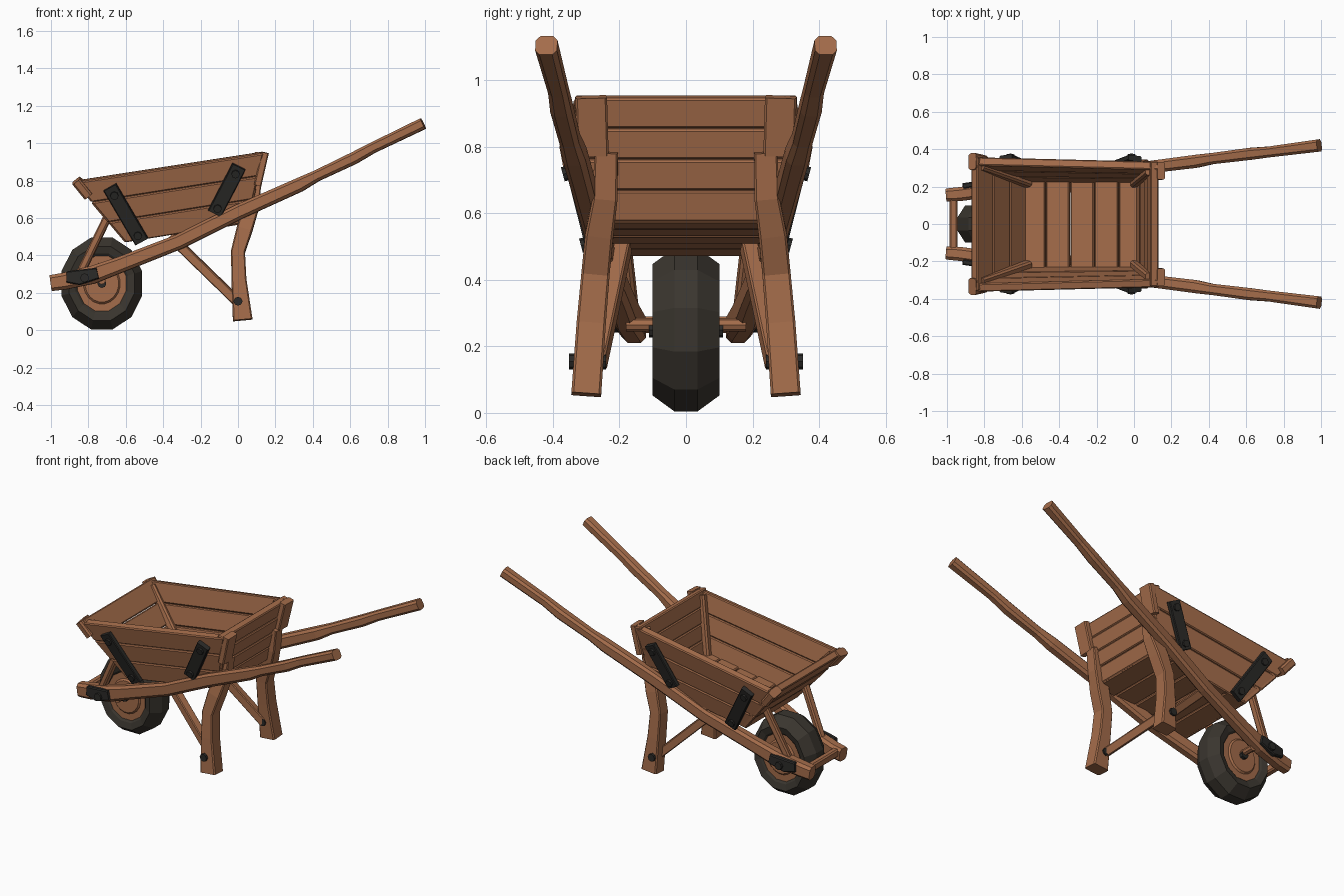
import bpy, bmesh, math, random
from mathutils import Vector as V

if "Cube" in bpy.data.objects:
    bpy.data.objects.remove(bpy.data.objects["Cube"])

random.seed(4)


def material(name, col):
    m = bpy.data.materials.new(name)
    m.diffuse_color = (*col, 1)
    m.use_nodes = True
    m.node_tree.nodes["Principled BSDF"].inputs["Base Color"].default_value = m.diffuse_color
    return m


WOOD = material("brown wood", (0.37, 0.15, 0.069))
TYRE = material("dark rubber", (0.042, 0.036, 0.028))
IRON = material("black iron", (0.024, 0.023, 0.021))


def finish(name, bm, mat, bevel=0):
    bmesh.ops.recalc_face_normals(bm, faces=bm.faces)
    me = bpy.data.meshes.new(name)
    bm.to_mesh(me)
    bm.free()
    me.materials.append(mat)
    ob = bpy.data.objects.new(name, me)
    bpy.context.collection.objects.link(ob)
    if bevel:
        b = ob.modifiers.new("worn edges", 'BEVEL')
        b.width, b.segments = bevel, 1
    return ob


def skin(bm, rings, closed=False):
    """Bridge equal vertex rings; cap the ends unless the rings close up."""
    rings = [[bm.verts.new(p) for p in r] for r in rings]
    n = len(rings[0])
    pairs = list(zip(rings, rings[1:])) + ([(rings[-1], rings[0])] if closed else [])
    for a, b in pairs:
        for i in range(n):
            bm.faces.new((a[i], a[(i + 1) % n], b[(i + 1) % n], b[i]))
    if not closed:
        bm.faces.new(rings[0])
        bm.faces.new(rings[-1])


def beam(name, pts, mat=WOOD, up=(0, 0, 1), chamfer=0.2):
    """Loft a chamfered rectangle along points (x, y, z, width, height)."""
    pos = [V(p[:3]) for p in pts]
    rings = []
    for i, p in enumerate(pts):
        t = (pos[min(i + 1, len(pos) - 1)] - pos[max(i - 1, 0)]).normalized()
        side = t.cross(V(up)).normalized()
        top = side.cross(t)
        w, h = p[3] / 2, p[4] / 2
        c = chamfer * min(w, h) * 2
        prof = [(w, h - c), (w - c, h), (c - w, h), (-w, h - c),
                (-w, c - h), (c - w, -h), (w - c, -h), (w, c - h)]
        rings.append([pos[i] + side * a + top * b for a, b in prof])
    bm = bmesh.new()
    skin(bm, rings)
    return finish(name, bm, mat)


def rod(name, a, b, r, mat, n=8):
    a, b = V(a), V(b)
    q = (b - a).to_track_quat('Z', 'Y')
    circ = [q @ V((r * math.cos(k * math.tau / n), r * math.sin(k * math.tau / n), 0)) for k in range(n)]
    bm = bmesh.new()
    skin(bm, [[a + c for c in circ], [b + c for c in circ]])
    return finish(name, bm, mat)


def planks(name, quad, inside, n, thick=0.045):
    """Split the outer quad (b0, b1, t1, t0) into n boards, thickened towards inside."""
    b0, b1, t1, t0 = map(V, quad)
    nrm = (b1 - b0).cross(t0 - b0).normalized()
    if nrm.dot(V(inside) - b0) < 0:
        nrm = -nrm
    bm = bmesh.new()
    for i in range(n):
        u, v = i / n + (0.007 if i else 0), (i + 1) / n
        j = nrm * random.uniform(-0.006, 0.003)
        q = [b0.lerp(t0, u) + j, b1.lerp(t1, u) + j, b1.lerp(t1, v) + j, b0.lerp(t0, v) + j]
        skin(bm, [q, [p + nrm * thick for p in q]])
    return finish(name, bm, WOOD, 0.006)


def lathe(name, prof, centre, mat, n, sx=1.0):
    """Spin a closed (y, radius) profile around the axle."""
    bm = bmesh.new()
    rings = []
    for k in range(n):
        a = (k + 0.5) * math.tau / n
        rings.append([V(centre) + V((r * math.cos(a) * sx, y, r * math.sin(a))) for y, r in prof])
    skin(bm, rings, closed=True)
    return finish(name, bm, mat)


# Tray: outer corners, then planked walls and floor
BF, BB = (-0.60, 0.265, 0.47), (0.05, 0.265, 0.575)
TF, TB = (-0.87, 0.36, 0.79), (0.135, 0.335, 0.945)
mid = (-0.3, 0, 0.75)


def flip(p, s):
    return (p[0], p[1] * s, p[2])


planks("tray_front_wall", [flip(BF, -1), BF, TF, flip(TF, -1)], mid, 3)
planks("tray_back_wall", [flip(BB, -1), BB, TB, flip(TB, -1)], mid, 4)
planks("tray_floor", [flip(BF, -1), BF, BB, flip(BB, -1)], mid, 5, 0.035)


def wall_y(x, z):
    u = (x + 0.6) / 0.65
    zb, zt = 0.47 + 0.105 * u, 0.80 + 0.145 * (x + 0.7) / 0.8
    return 0.265 + 0.085 * (z - zb) / (zt - zb)


for s, tag in ((-1, "right"), (1, "left")):
    def B(name, pts, **k):
        return beam(f"{tag}_{name}", [(p[0], p[1] * s, *p[2:]) for p in pts], **k)

    def R(name, a, b, r, mat, n=8):
        return rod(f"{tag}_{name}", flip(a, s), flip(b, s), r, mat, n)

    planks(f"{tag}_tray_wall", [flip(p, s) for p in (BF, BB, TB, TF)], mid, 3)

    # Long handle beam, from wheel fork to grip
    B("handle", [(-1.0, 0.155, 0.252, 0.07, 0.085), (-0.93, 0.16, 0.262, 0.075, 0.09),
                 (-0.78, 0.18, 0.295, 0.075, 0.095), (-0.63, 0.20, 0.35, 0.07, 0.085),
                 (-0.31, 0.25, 0.475, 0.065, 0.08), (0.01, 0.295, 0.635, 0.065, 0.08),
                 (0.33, 0.335, 0.778, 0.07, 0.075), (0.42, 0.35, 0.825, 0.06, 0.06),
                 (0.62, 0.375, 0.92, 0.065, 0.065), (0.72, 0.385, 0.975, 0.058, 0.058),
                 (0.99, 0.42, 1.105, 0.066, 0.062)], chamfer=0.22)

    # Curved leg with bolt, and diagonal brace to the tray floor
    B("leg", [(0.025, 0.30, 0.055, 0.09, 0.105), (0.005, 0.285, 0.27, 0.088, 0.08),
              (0.0, 0.272, 0.42, 0.085, 0.075), (0.035, 0.26, 0.54, 0.085, 0.085),
              (0.07, 0.243, 0.65, 0.075, 0.08), (0.095, 0.24, 0.785, 0.07, 0.06)],
      up=(1, 0, 0), chamfer=0.08)
    B("leg_brace", [(0.0, 0.265, 0.15, 0.05, 0.05), (-0.36, 0.19, 0.50, 0.05, 0.05)], chamfer=0.1)
    R("leg_bolt", (0, 0.24, 0.155), (0, 0.352, 0.155), 0.024, IRON)

    # Corner posts of the tray
    B("back_corner_post", [(0.105, 0.28, 0.775, 0.095, 0.04), (0.145, 0.285, 0.95, 0.095, 0.04)],
      up=(1, 0, 0), chamfer=0.15)
    B("front_corner_post", [(-0.80, 0.32, 0.72, 0.09, 0.05), (-0.865, 0.335, 0.80, 0.09, 0.05)],
      up=(1, 0, 0), chamfer=0.2)
    B("front_inner_batten", [(-0.565, 0.22, 0.51, 0.05, 0.05), (-0.82, 0.31, 0.78, 0.05, 0.05)],
      up=(1, 0, 0))
    B("back_inner_batten", [(0.005, 0.22, 0.59, 0.05, 0.05), (0.085, 0.285, 0.93, 0.05, 0.05)],
      up=(1, 0, 0))

    # Thin strut from fork to tray front
    B("front_strut", [(-0.84, 0.165, 0.31, 0.042, 0.042), (-0.69, 0.20, 0.62, 0.042, 0.042)])

    # Iron straps on the tray side, each with two bolts
    for k, (x0, z0, x1, z1) in enumerate(((-0.685, 0.765, -0.515, 0.475), (0.005, 0.875, -0.125, 0.625))):
        ya, yb = wall_y(x0, z0) + 0.014, wall_y(x1, z1) + 0.018
        out = V((0, s, -0.27 * 1)).normalized()
        B(f"strap_{k + 1}", [(x0, ya, z0, 0.078, 0.03), (x1, yb, z1, 0.078, 0.03)],
          mat=IRON, up=out, chamfer=0.15)
        for j, f in enumerate((0.14, 0.88)):
            p = V((x0, ya * s, z0)).lerp(V((x1, yb * s, z1)), f)
            rod(f"{tag}_strap_{k + 1}_bolt_{j + 1}", p, p + out * 0.027, 0.022, IRON)

    # Iron bracket on the fork
    B("fork_bracket", [(-0.915, 0.203, 0.285, 0.03, 0.06), (-0.85, 0.213, 0.282, 0.03, 0.082),
                       (-0.75, 0.222, 0.305, 0.03, 0.06)], mat=IRON)
    R("fork_bolt", (-0.82, 0.2, 0.28), (-0.82, 0.245, 0.28), 0.024, IRON)
    R("hub_bolt", (-0.728, 0.07, 0.25), (-0.728, 0.112, 0.25), 0.024, IRON)

# Fork crossbar and axle
beam("fork_crossbar", [(-0.965, -0.17, 0.265, 0.042, 0.05), (-0.965, 0.17, 0.265, 0.042, 0.05)])
rod("axle", (-0.728, -0.18, 0.265), (-0.728, 0.18, 0.265), 0.02, WOOD)

# Wheel: faceted tyre and stepped wooden disc
hub = (-0.728, 0, 0.25)
lathe("tyre", [(-0.07, 0.14), (-0.09, 0.165), (-0.1, 0.205), (-0.035, 0.254),
               (0.035, 0.254), (0.1, 0.205), (0.09, 0.165), (0.07, 0.14)], hub, TYRE, 12, 0.88)
half = [(0.08, 0.165), (0.08, 0.11), (0.09, 0.10), (0.09, 0.01)]
lathe("wheel_disc", half + [(-y, r) for y, r in reversed(half)], hub, WOOD, 20, 0.9)
